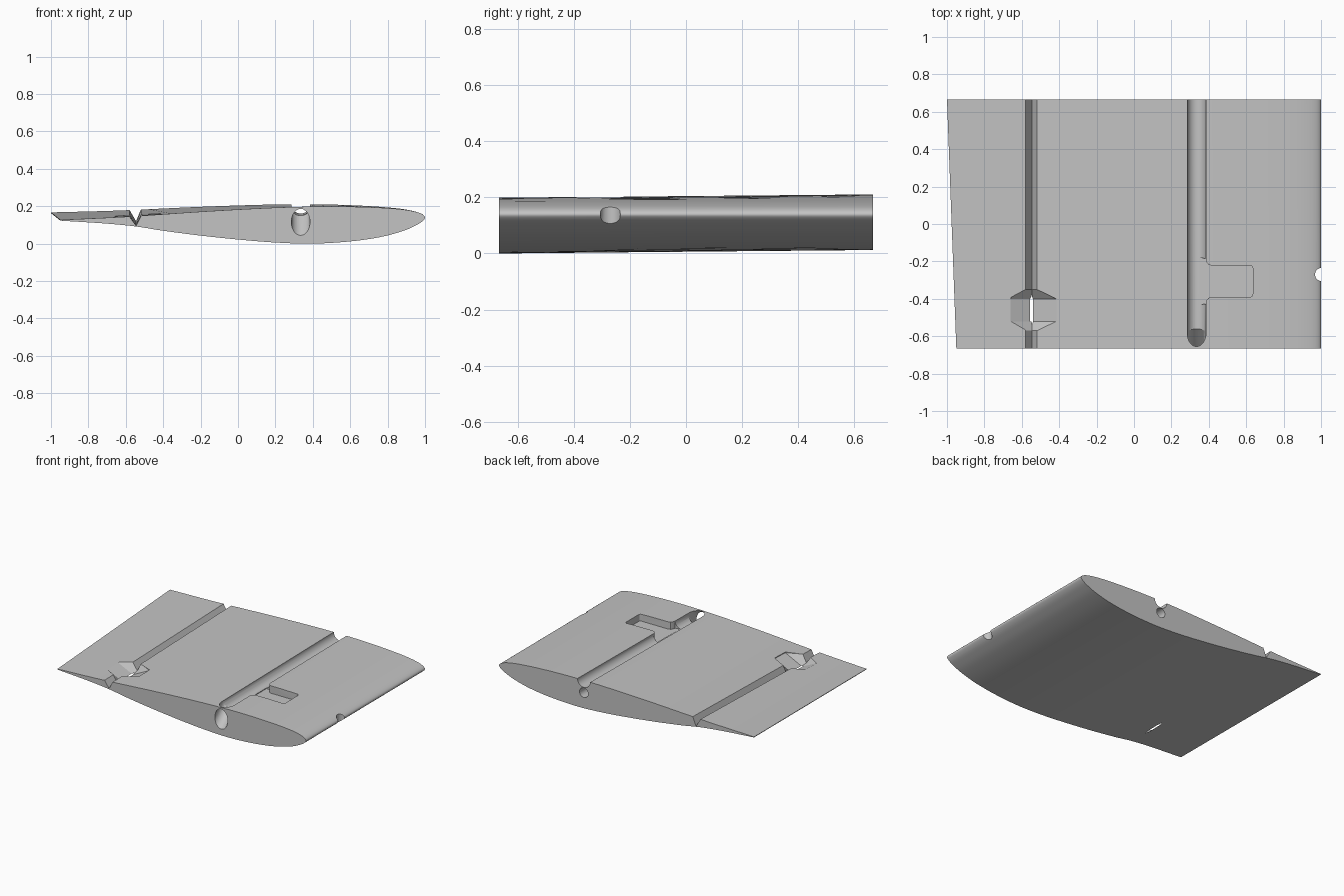
import bpy, bmesh, math
from mathutils import Vector

cube = bpy.data.objects.get("Cube")
if cube:
    bpy.data.objects.remove(cube, do_unlink=True)

HALF = 0.666          # half of the span
SPAR_X = 0.335        # spar channel position

grey = bpy.data.materials.new("light grey")
grey.use_nodes = True
colour = (0.55, 0.55, 0.55, 1)
grey.diffuse_color = colour
grey.node_tree.nodes["Principled BSDF"].inputs["Base Color"].default_value = colour


def along(y):
    """Fraction of the span from front to back."""
    return (y + HALF) / (2 * HALF)


def loft(name, rings):
    """Closed solid skinned through rings of equal point count."""
    bm = bmesh.new()
    vs = [[bm.verts.new(p) for p in ring] for ring in rings]
    n = len(vs[0])
    for a, b in zip(vs, vs[1:]):
        for i in range(n):
            j = (i + 1) % n
            bm.faces.new((a[i], a[j], b[j], b[i]))
    bm.faces.new(vs[0])
    bm.faces.new(vs[-1])
    bmesh.ops.recalc_face_normals(bm, faces=bm.faces)
    mesh = bpy.data.meshes.new(name)
    bm.to_mesh(mesh)
    bm.free()
    mesh.materials.append(grey)
    obj = bpy.data.objects.new(name, mesh)
    bpy.context.collection.objects.link(obj)
    return obj


def tube(name, start, end, radius, sides=32):
    """Round bar between two points."""
    start, end = Vector(start), Vector(end)
    turn = (end - start).to_track_quat('Z', 'Y')
    ring = [turn @ Vector((radius * math.cos(a), radius * math.sin(a), 0))
            for a in (math.tau * i / sides for i in range(sides))]
    return loft(name, [[start + p for p in ring], [end + p for p in ring]])


def smooth_path(points, steps=5):
    """Catmull-Rom curve through the points."""
    pts = [Vector(p) for p in points]
    pts = [2 * pts[0] - pts[1]] + pts + [2 * pts[-1] - pts[-2]]
    out = []
    for a, b, c, d in zip(pts, pts[1:], pts[2:], pts[3:]):
        for k in range(steps):
            t = k / steps
            out.append(0.5 * (2 * b + (c - a) * t + (2 * a - 5 * b + 4 * c - d) * t ** 2
                              + (3 * b - a - 3 * c + d) * t ** 3))
    return out + [pts[-2]]


# Wing body: one aerofoil, twisted and widened toward the back
section = smooth_path([
    (-0.95, 0.127), (-0.6, 0.144), (-0.2, 0.171), (0.1, 0.188), (0.3, 0.196),
    (0.5, 0.199), (0.7, 0.195), (0.85, 0.186), (0.93, 0.175), (0.98, 0.16),
    (1.0, 0.14), (0.985, 0.119), (0.95, 0.097), (0.88, 0.067), (0.76, 0.035),
    (0.6, 0.012), (0.4, 0.0), (0.2, 0.006), (0, 0.022), (-0.2, 0.043),
    (-0.4, 0.069), (-0.54, 0.091), (-0.7, 0.107), (-0.95, 0.123)])


def wing_ring(y):
    t = along(y)
    return [(1 - (1 - p.x) * (1 + 0.0256 * t), y, p.y + 0.0205 * t * (1 - p.x))
            for p in section]


wing = loft("wing_panel", [wing_ring(-HALF), wing_ring(HALF)])


# Hinge groove: a V that widens into the horn recess
def groove_ring(y, left, right, tip):
    lift = 0.025 * along(y)
    rim = 0.15 + 0.037 * along(y)
    return [(-0.545, y, tip + lift), (right, y, rim), (right, y, 0.4),
            (left, y, 0.4), (left, y, rim)]


narrow = (-0.584, -0.517, 0.096)
wide = (-0.68, -0.415, 0.0885)
hinge_groove = loft("hinge_groove_cutter", [
    groove_ring(-0.8, *narrow), groove_ring(-0.57, *narrow),
    groove_ring(-0.52, *wide), groove_ring(-0.4, *wide),
    groove_ring(-0.35, *narrow), groove_ring(0.8, *narrow)])

# Spar channel, its sloping entry, and the joiner pin hole
channel = tube("spar_channel_cutter", (SPAR_X, -0.585, 0.199), (SPAR_X, 0.8, 0.212), 0.05)
entry = tube("spar_entry_cutter", (SPAR_X, -0.866, -0.085), (SPAR_X, -0.53, 0.251), 0.0501)
pin_hole = tube("pin_hole_cutter", (SPAR_X, 0.5, 0.12), (SPAR_X, 0.8, 0.125), 0.034)

# Rounded tray with flared mouth into the channel
outline = [(0.35, -0.18), (0.384, -0.185), (0.389, -0.205), (0.398, -0.217), (0.415, -0.222)]
for cx, cy, first in ((0.62, -0.237, 90), (0.62, -0.375, 0)):
    for k in range(5):
        a = math.radians(first - 22.5 * k)
        outline.append((cx + 0.015 * math.cos(a), cy + 0.015 * math.sin(a)))
outline += [(0.415, -0.39), (0.398, -0.395), (0.389, -0.407), (0.384, -0.427), (0.35, -0.432)]
tray = loft("tray_cutter", [[(x, y, z) for x, y in outline] for z in (0.15, 0.4)])

# Small nick in the leading edge
nick = tube("leading_edge_nick_cutter", (1.004, -0.27, -0.1), (1.004, -0.27, 0.4), 0.036)

bpy.context.view_layer.objects.active = wing
for cutter in (hinge_groove, channel, entry, tray, pin_hole, nick):
    cutter.hide_render = True
    cut = wing.modifiers.new(cutter.name, 'BOOLEAN')
    cut.operation = 'DIFFERENCE'
    cut.solver = 'EXACT'
    cut.object = cutter
    bpy.ops.object.modifier_apply(modifier=cut.name)
    bpy.data.objects.remove(cutter, do_unlink=True)

bpy.ops.object.select_all(action='DESELECT')
wing.select_set(True)
bpy.ops.object.shade_smooth_by_angle(angle=math.radians(25))
